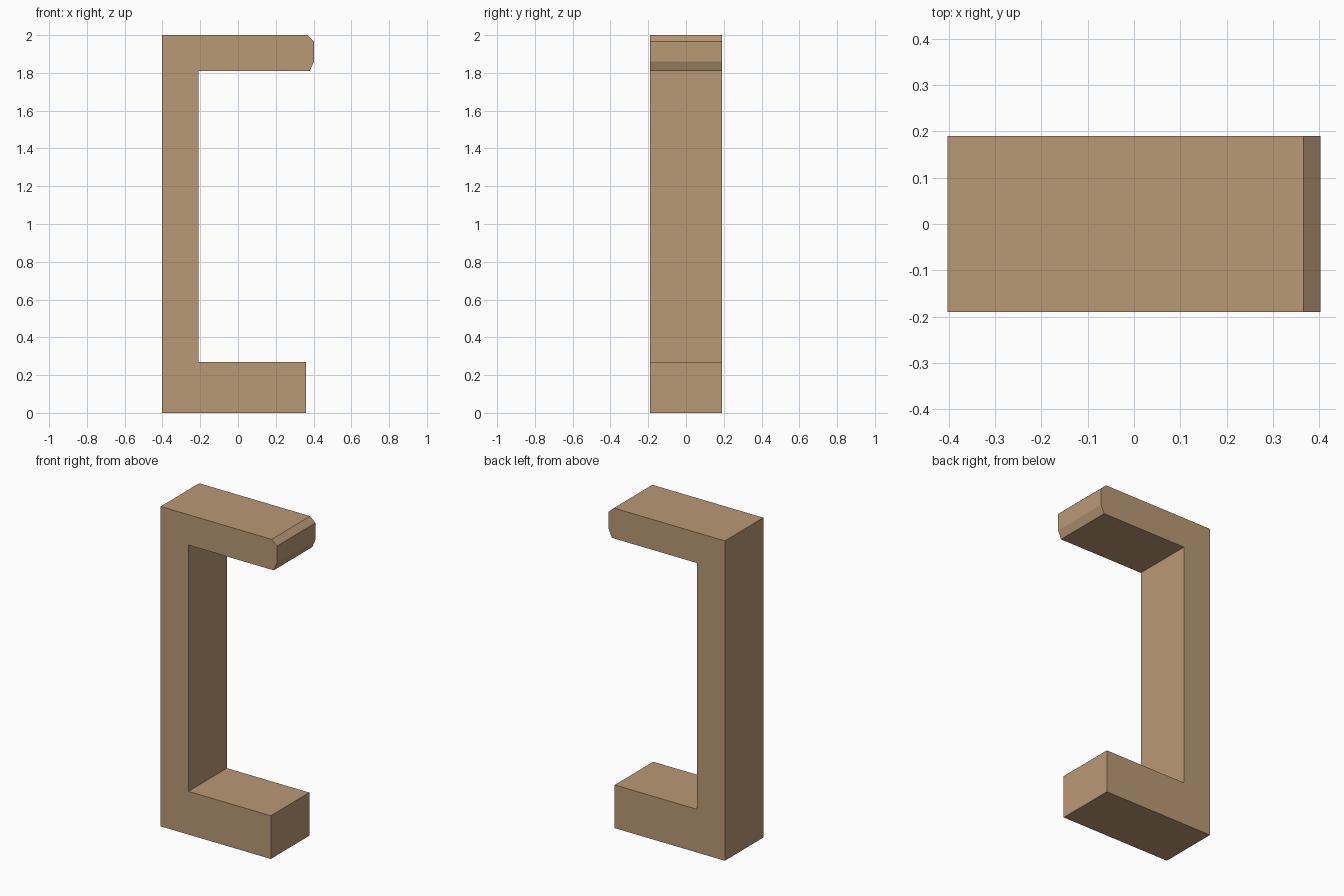
import bpy
import bmesh

if "Cube" in bpy.data.objects:
    bpy.data.objects.remove(bpy.data.objects["Cube"])

HALF_DEPTH = 0.19

wood = bpy.data.materials.new("tan_wood")
wood.diffuse_color = (0.491, 0.319, 0.178, 1.0)
wood.use_nodes = True
wood.node_tree.nodes["Principled BSDF"].inputs["Base Color"].default_value = wood.diffuse_color


def prism(name, profile):
    """Extrude an x-z profile through the depth of the model."""
    bm = bmesh.new()
    face = bm.faces.new([bm.verts.new((x, -HALF_DEPTH, z)) for x, z in profile])
    ext = bmesh.ops.extrude_face_region(bm, geom=[face])
    verts = [g for g in ext["geom"] if isinstance(g, bmesh.types.BMVert)]
    bmesh.ops.translate(bm, verts=verts, vec=(0, 2 * HALF_DEPTH, 0))
    bmesh.ops.recalc_face_normals(bm, faces=bm.faces)
    mesh = bpy.data.meshes.new(name)
    bm.to_mesh(mesh)
    bm.free()
    mesh.materials.append(wood)
    obj = bpy.data.objects.new(name, mesh)
    bpy.context.collection.objects.link(obj)
    return obj


def block(name, x0, x1, z0, z1):
    return prism(name, [(x0, z0), (x1, z0), (x1, z1), (x0, z1)])


# Thick foot, upright post
block("base_arm", -0.402, 0.36, 0.0, 0.27)
block("upright_post", -0.402, -0.21, 0.27, 1.81)

# Upper arm with a chamfered nose
prism("top_arm", [(-0.402, 1.81), (0.38, 1.81), (0.402, 1.86),
                  (0.402, 1.967), (0.366, 2.0), (-0.402, 2.0)])
